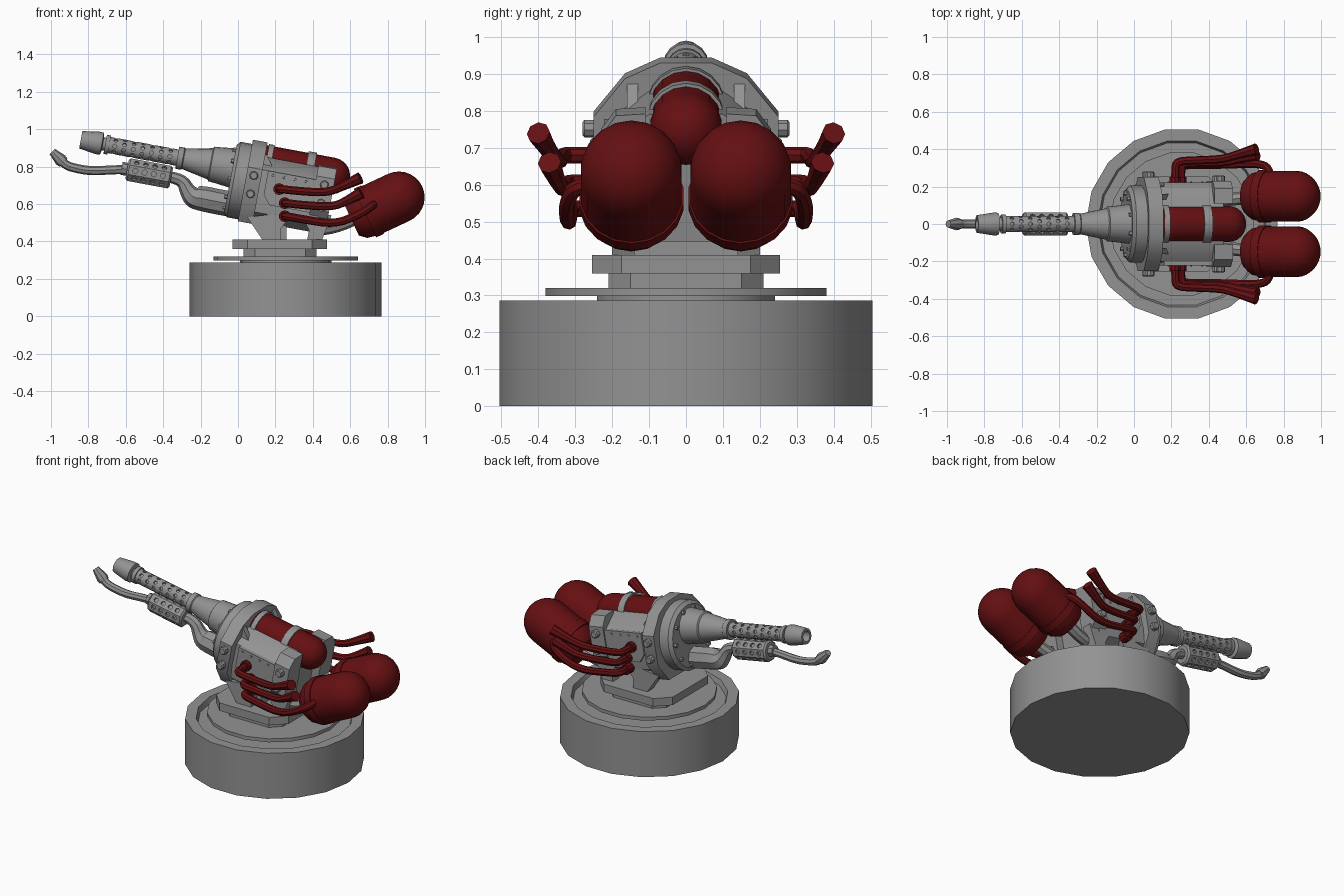
import bpy, bmesh, math
from mathutils import Matrix, Vector

cube = bpy.data.objects.get("Cube")
if cube:
    bpy.data.objects.remove(cube)


def material(name, rgb):
    m = bpy.data.materials.new(name)
    m.use_nodes = True
    m.diffuse_color = (*rgb, 1)
    m.node_tree.nodes["Principled BSDF"].inputs["Base Color"].default_value = (*rgb, 1)
    return m


GREY = material("gunmetal grey", (0.29, 0.29, 0.29))
RED = material("dark red", (0.13, 0.005, 0.006))
I = Matrix()
made = []

# Tilted frame of the gun: local x runs backwards along the barrel axis
GUN = Matrix.Translation((0, 0, 0.788)) @ Matrix.Rotation(math.radians(10.5), 4, 'Y')
UP = Matrix.Translation((0.255, 0, 0)) @ Matrix.Rotation(math.radians(-90), 4, 'Y')


def finish(name, bm, mat, M=I):
    bmesh.ops.remove_doubles(bm, verts=bm.verts, dist=1e-5)
    bmesh.ops.recalc_face_normals(bm, faces=bm.faces)
    bm.transform(M)
    me = bpy.data.meshes.new(name)
    bm.to_mesh(me)
    bm.free()
    me.materials.append(mat)
    ob = bpy.data.objects.new(name, me)
    bpy.context.collection.objects.link(ob)
    made.append(ob)
    return ob


def lathe(name, profile, mat, M=I, sides=16, phase=0.0):
    """Revolve (x, radius) points about the local x axis."""
    bm = bmesh.new()
    vs = [bm.verts.new((x, 0, r)) for x, r in profile]
    es = [bm.edges.new(p) for p in zip(vs, vs[1:])]
    bmesh.ops.rotate(bm, verts=vs, matrix=Matrix.Rotation(phase, 3, 'X'))
    bmesh.ops.spin(bm, geom=vs + es, axis=(1, 0, 0), cent=(0, 0, 0),
                   angle=math.tau, steps=sides)
    return finish(name, bm, mat, M)


def prism(name, pts, a, b, axis, mat=GREY, M=I):
    """Extrude a 2D outline from a to b along an axis."""
    place = {'x': lambda p, q, t: (t, p, q), 'y': lambda p, q, t: (p, t, q),
             'z': lambda p, q, t: (p, q, t)}[axis]
    bm = bmesh.new()
    lo, hi = ([bm.verts.new(place(p, q, t)) for p, q in pts] for t in (a, b))
    n = len(pts)
    bm.faces.new(lo)
    bm.faces.new(hi[::-1])
    for i in range(n):
        bm.faces.new((lo[i], lo[(i + 1) % n], hi[(i + 1) % n], hi[i]))
    return finish(name, bm, mat, M)


def both(half):
    return half + [(-y, z) for y, z in reversed(half)]


def chamfered(x0, x1, w, c):
    return [(x0 + c, -w), (x1 - c, -w), (x1, c - w), (x1, w - c),
            (x1 - c, w), (x0 + c, w), (x0, w - c), (x0, c - w)]


def tube(name, pts, radii, mat):
    """Bent round pipe through control points, converted to a mesh."""
    cu = bpy.data.curves.new(name, 'CURVE')
    cu.dimensions = '3D'
    cu.bevel_depth, cu.bevel_resolution, cu.use_fill_caps = 1.0, 2, True
    sp = cu.splines.new('NURBS')
    sp.points.add(len(pts) - 1)
    for p, co, r in zip(sp.points, pts, radii):
        p.co, p.radius = (*co, 1), r
    sp.order_u, sp.use_endpoint_u, sp.resolution_u = 3, True, 4
    tmp = bpy.data.objects.new(name, cu)
    bpy.context.collection.objects.link(tmp)
    bpy.context.view_layer.update()
    me = bpy.data.meshes.new_from_object(tmp.evaluated_get(bpy.context.evaluated_depsgraph_get()))
    bpy.data.objects.remove(tmp)
    bm = bmesh.new()
    bm.from_mesh(me)
    for f in bm.faces:
        f.material_index = 0
    return finish(name, bm, mat)


def pit(ob, M, stations, count, radius, size, depth, phase):
    """Cut staggered rows of round holes around the local x axis."""
    bm = bmesh.new()
    for i, x in enumerate(stations):
        for k in range(count):
            a = math.tau * (k + phase + 0.5 * (i % 2) * (phase == 0)) / count
            T = Matrix.Rotation(a, 4, 'X') @ Matrix.Translation((x, 0, radius))
            bmesh.ops.create_cone(bm, cap_ends=True, segments=8, radius1=size,
                                  radius2=size, depth=depth * 2, matrix=T)
    cutter = finish("hole_cutter", bm, GREY, M)
    made.remove(cutter)
    cutter.hide_render = True
    mod = ob.modifiers.new("holes", 'BOOLEAN')
    mod.operation, mod.solver, mod.object = 'DIFFERENCE', 'EXACT', cutter
    bpy.context.view_layer.update()
    me = bpy.data.meshes.new_from_object(ob.evaluated_get(bpy.context.evaluated_depsgraph_get()))
    ob.modifiers.clear()
    ob.data = me
    bpy.data.objects.remove(cutter)


# Round base with a recessed top, and the turntable on it
lathe("base", [(0, 0), (0, .513), (.287, .513), (.287, .45), (.255, .44), (.255, 0)], GREY, UP, 18)
lathe("turntable_hub", [(.25, 0), (.25, .245), (.3, .245), (.3, 0)], GREY, UP, 18)
lathe("turntable_disc", [(.298, 0), (.298, .387), (.32, .387), (.32, 0)], GREY, UP, 18)
prism("lower_mount_plate", chamfered(.03, .42, .21, .06), .318, .362, 'z')
prism("upper_mount_plate", chamfered(-.03, .475, .255, .08), .36, .41, 'z')

# Legs carrying the gun body
for s, side in ((1, "left"), (-1, "right")):
    prism(f"front_leg_{side}", [(.05, .53), (.13, .41), (.23, .41), (.23, .47), (.3, .56)],
          s * .14, s * .2, 'y')
    prism(f"rear_leg_{side}", [(.33, .56), (.38, .46), (.37, .41), (.45, .41), (.5, .54)],
          s * .14, s * .2, 'y')
prism("pivot_block", [(.16, .55), (.2, .41), (.26, .41), (.26, .55)], -.14, .14, 'y')

# Gun body, front plate and round front cover
BODY = GUN @ Matrix.Translation((0, 0, -.06))
prism("body", both([(.1, .15), (.2, .08), (.21, -.06), (.2, -.15), (.13, -.2)]), .1, .47, 'x', GREY, BODY)
prism("front_plate", both([(.07, .228), (.165, .185), (.25, .08), (.25, -.1), (.17, -.215)]),
      .05, .13, 'x', GREY, BODY)
lathe("front_cover", [(-.03, 0), (-.03, .185), (-.012, .205), (.06, .205), (.06, 0)], GREY, BODY, 24)
for k in range(10):
    B = BODY @ Matrix.Rotation(math.tau * (k + .5) / 10, 4, 'X') @ Matrix.Translation((0, 0, .165))
    lathe("cover_bolt", [(-.045, 0), (-.045, .012), (-.025, .014), (-.025, 0)], GREY, B, 6)

for s, side in ((1, "left"), (-1, "right")):
    # Gusset, side panel and rear bracket
    prism(f"gusset_{side}", [(.13, .17), (.2, .08), (.13, .06)], s * .13, s * .16, 'y', GREY, BODY)
    prism(f"side_panel_{side}", [(.16, .08), (.42, .08), (.42, -.1), (.2, -.1), (.16, -.05)],
          s * .2, s * .222, 'y', GREY, BODY)
    prism(f"rear_bracket_{side}", [(s * .11, .16), (s * .19, .155), (s * .23, .1),
                                  (s * .23, -.08), (s * .18, -.14), (s * .11, -.14)],
          .42, .52, 'x', GREY, BODY)
    # Bolts on the plate edge and bracket
    for x, z, y in ((.09, .04, .25), (.09, -.06, .25), (.47, .06, .23), (.47, -.04, .23)):
        B = BODY @ Matrix.Translation((x, s * y, z)) @ Matrix.Rotation(s * math.pi / 2, 4, 'Z')
        lathe("side_bolt", [(-.01, .024), (.025, .024), (.03, .018), (.03, 0)], GREY, B, 8)
    for x in (.19, .25, .31, .37):
        B = BODY @ Matrix.Translation((x, s * .22, .06)) @ Matrix.Rotation(s * math.pi / 2, 4, 'Z')
        lathe("panel_rivet", [(0, .008), (.006, .006), (.006, 0)], GREY, B, 6)

# Red cylinder with domed end and grey straps on top of the body
TOP = GUN @ Matrix.Translation((0, 0, .055))
dome = [(.5 + .098 * math.sin(a), .098 * math.cos(a)) for a in (i * math.pi / 12 for i in range(6))]
lathe("top_cylinder", [(.13, 0), (.13, .098)] + dome + [(.598, 0)], RED, TOP, 18)
for x, w, r in ((.355, .045, .107), (.14, .03, .106)):
    lathe("cylinder_strap", [(x, .09), (x, r), (x + w, r), (x + w, .09)], GREY, TOP, 18)

# Barrel: muzzle, perforated jacket, collars and cone
lathe("muzzle", [(-.78, 0), (-.79, .03), (-.855, .032), (-.855, .047), (-.765, .061), (-.74, .06),
                 (-.735, .035), (-.722, .035), (-.722, .052), (-.7, .052), (-.7, 0)], GREY, GUN, 16)
jacket = lathe("barrel_jacket", [(-.71, 0), (-.71, .044), (-.3, .044), (-.3, 0)], GREY, GUN, 16)
pit(jacket, GUN, [-.67 + .05 * i for i in range(7)], 8, .044, .011, .012, 0)
lathe("barrel_cone", [(-.33, 0), (-.33, .06), (-.3, .06), (-.295, .055), (-.15, .085), (-.145, .094),
                      (-.1, .098), (-.02, .108), (-.02, 0)], GREY, GUN, 18)

# Lower feed hose, perforated canister and bent nozzle
feed = [(.02, .59, .068), (-.1, .61, .068), (-.19, .63, .068), (-.24, .635, .06),
        (-.27, .67, .042), (-.3, .735, .032), (-.37, .745, .03)]
tube("feed_hose", [(x, 0, z) for x, z, r in feed], [r for x, z, r in feed], GREY)
CAN = Matrix.Translation((-.475, 0, .764)) @ Matrix.Rotation(math.radians(10.5), 4, 'Y')
can = lathe("canister", [(-.12, 0), (-.12, .055), (-.11, .066), (.11, .066), (.12, .055), (.12, 0)],
            GREY, CAN, 8, math.pi / 8)
pit(can, CAN, (-.075, -.025, .025, .075), 8, .061, .014, .012, 1)
lathe("canister_neck", [(-.15, 0), (-.15, .035), (-.11, .035), (-.11, 0)], GREY, CAN, 8)
noz = [(-.58, .784), (-.66, .785), (-.78, .775), (-.89, .795), (-.93, .815), (-.945, .835)]
tube("nozzle_pipe", [(x, 0, z) for x, z in noz], [.024] * len(noz), GREY)
TIP = Matrix.Translation((-.94, 0, .828)) @ Matrix.Rotation(math.radians(45), 4, 'Y')
lathe("nozzle_tip", [(.01, 0), (.01, .03), (-.012, .034), (-.075, .02), (-.075, 0)], GREY, TIP, 8)

# Rear fuel tanks, exhausts and fuel lines, one set per side
dome = [(.138 * math.sin(a), .138 * math.cos(a)) for a in (i * math.pi / 14 for i in range(7))]
shell = [(-.28, 0), (-.28, .095), (-.245, .125), (-.2, .134), (-.2, .143), (-.155, .143), (-.155, .138)]
for s, side in ((1, "left"), (-1, "right")):
    T = Matrix.Translation((.86, s * .148, .636)) @ Matrix.Rotation(math.radians(-25), 4, 'Y')
    lathe(f"tank_{side}", shell + dome + [(.138, 0)], RED, T, 18)
    pipes = {
        "upper_exhaust": [(.22, .18, .68), (.22, .3, .68), (.23, .335, .68), (.32, .34, .67),
                          (.47, .345, .66), (.55, .37, .69), (.655, .4, .74)],
        "middle_exhaust": [(.25, .18, .605), (.25, .29, .605), (.26, .325, .605), (.34, .325, .595),
                           (.5, .33, .585), (.57, .35, .61), (.66, .37, .66)],
        "fuel_line": [(.25, .18, .535), (.25, .28, .535), (.26, .315, .535), (.34, .315, .52),
                      (.52, .318, .49), (.66, .325, .55), (.73, .3, .6), (.73, .24, .6)]}
    for name, pts in pipes.items():
        radii = [.022] * len(pts)
        if "exhaust" in name:
            radii[-1] = .032
        tube(f"{name}_{side}", [(x, s * y, z) for x, y, z in pts], radii, RED)
        C = Matrix.Translation((pts[0][0], s * .2, pts[0][2])) @ Matrix.Rotation(s * math.pi / 2, 4, 'Z')
        lathe(f"{name}_collar_{side}", [(0, 0), (0, .032), (.05, .032), (.05, 0)], RED, C, 10)
    tube(f"tank_arm_{side}", [(.4, s * .12, .47), (.5, s * .13, .455), (.66, s * .148, .54)],
         [.035] * 3, GREY)

# Smooth shading with sharp edges kept
bpy.ops.object.select_all(action='DESELECT')
for ob in made:
    ob.select_set(True)
bpy.context.view_layer.objects.active = made[0]
bpy.ops.object.shade_smooth_by_angle(angle=math.radians(35))
